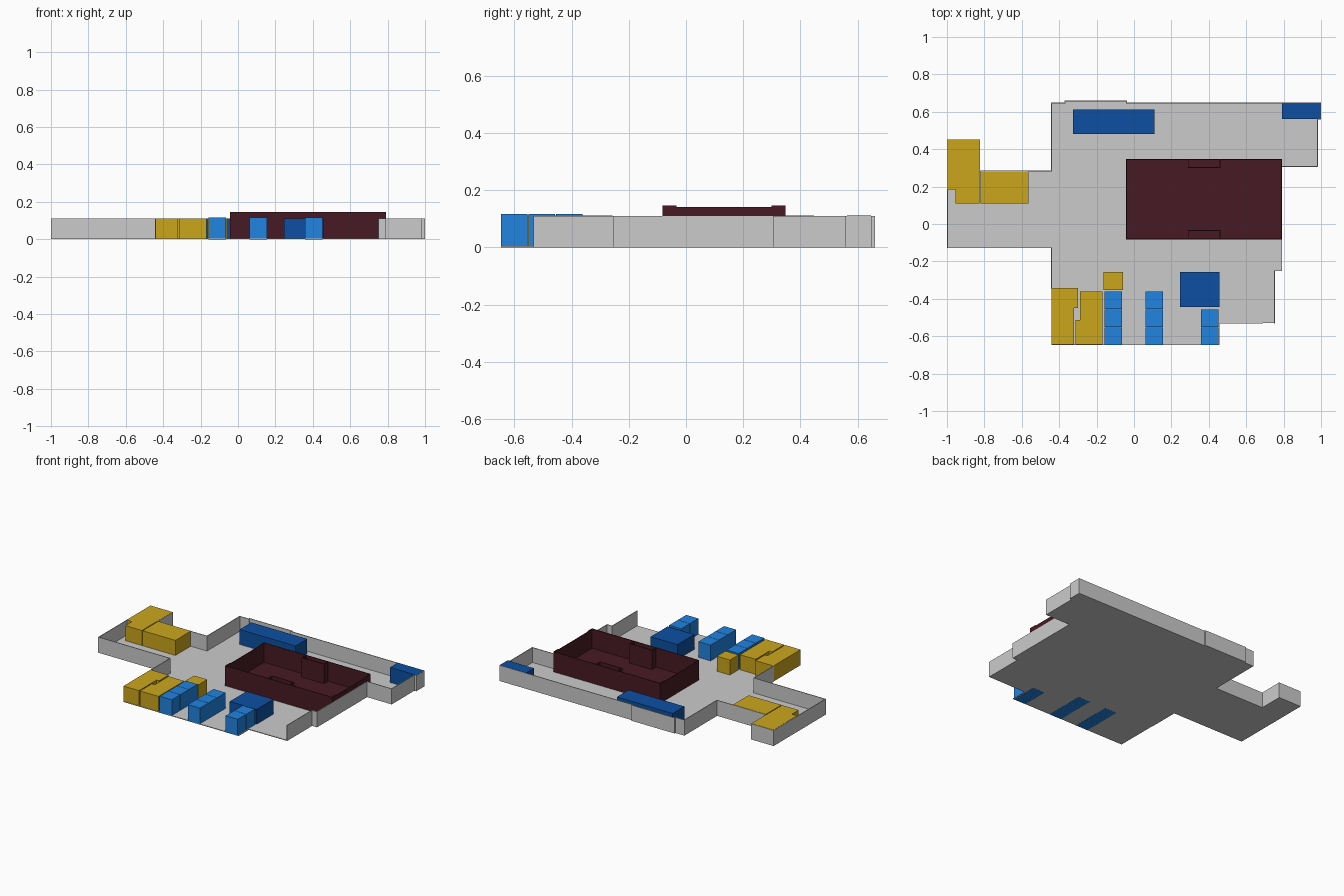
import bpy, bmesh
from mathutils import Vector

if "Cube" in bpy.data.objects:
    bpy.data.objects.remove(bpy.data.objects["Cube"])

T = 0.005   # wall thickness
H = 0.11    # room height


def material(name, rgb):
    m = bpy.data.materials.new(name)
    m.diffuse_color = (*rgb, 1)
    m.use_nodes = True
    m.node_tree.nodes["Principled BSDF"].inputs["Base Color"].default_value = m.diffuse_color
    return m


GOLD = material("gold", (0.60, 0.38, 0.012))
LIGHT = material("light_blue", (0.015, 0.23, 0.75))
DARK = material("dark_blue", (0.004, 0.08, 0.36))
MAROON = material("maroon", (0.065, 0.010, 0.017))


def finish(name, bm, mat):
    bmesh.ops.recalc_face_normals(bm, faces=bm.faces)
    me = bpy.data.meshes.new(name)
    bm.to_mesh(me)
    bm.free()
    ob = bpy.data.objects.new(name, me)
    bpy.context.collection.objects.link(ob)
    if mat:
        me.materials.append(mat)
    return ob


def add_prism(bm, pts, z0, z1):
    face = bm.faces.new([bm.verts.new((x, y, z0)) for x, y in pts])
    top = bmesh.ops.extrude_face_region(bm, geom=[face], use_keep_orig=True)["geom"]
    for v in top:
        if isinstance(v, bmesh.types.BMVert):
            v.co.z = z1


def rect(x0, x1, y0, y1):
    return [(x0, y0), (x1, y0), (x1, y1), (x0, y1)]


def prism(name, pts, z0, z1, mat=None):
    bm = bmesh.new()
    add_prism(bm, pts, z0, z1)
    return finish(name, bm, mat)


def wall_run(name, pts, z0, z1, mat=None):
    # one thin slab per segment of an axis-aligned path
    bm = bmesh.new()
    h = T / 2
    for (ax, ay), (bx, by) in zip(pts, pts[1:]):
        add_prism(bm, rect(min(ax, bx) - h, max(ax, bx) + h,
                           min(ay, by) - h, max(ay, by) + h), z0, z1)
    return finish(name, bm, mat)


# floor plate and outer wall; the front edge is left open
path = [(0.752, -0.53), (0.752, -0.25), (0.79, -0.25), (0.79, 0.307),
        (0.982, 0.307), (0.982, 0.56), (0.997, 0.56), (0.997, 0.648),
        (-0.04, 0.648), (-0.04, 0.657), (-0.37, 0.657), (-0.37, 0.648),
        (-0.44, 0.648), (-0.44, 0.283), (-0.825, 0.283), (-0.825, 0.45),
        (-0.997, 0.45), (-0.997, -0.127), (-0.44, -0.127), (-0.44, -0.345)]
front = [(-0.44, -0.647), (0.458, -0.647), (0.458, -0.533)]
prism("floor_plate", path + front, 0.0, T)
wall_run("outer_wall", path, 0.0, H)

# service rooms
gold_rooms = {
    "wing_room_end": [(-0.995, 0.185), (-0.955, 0.185), (-0.955, 0.11),
                      (-0.826, 0.11), (-0.826, 0.448), (-0.995, 0.448)],
    "wing_room_side": rect(-0.82, -0.565, 0.11, 0.281),
    "stair_room_left": [(-0.441, -0.645), (-0.32, -0.645), (-0.32, -0.45),
                        (-0.30, -0.45), (-0.30, -0.343), (-0.441, -0.343)],
    "stair_room_right": [(-0.313, -0.645), (-0.168, -0.645), (-0.168, -0.36),
                         (-0.29, -0.36), (-0.29, -0.512), (-0.313, -0.512)],
    "small_service_room": rect(-0.162, -0.06, -0.352, -0.257),
}
for name, pts in gold_rooms.items():
    prism(name, pts, T, H + 0.001, GOLD)

# lift shafts in three banks
for bank, (x0, count) in enumerate([(-0.157, 3), (0.062, 3), (0.357, 2)]):
    for i in range(count):
        y0 = -0.647 + i * 0.096
        prism(f"lift_shaft_{bank + 1}_{i + 1}",
              rect(x0, x0 + 0.094, y0, y0 + 0.094), -0.0005, 0.116, LIGHT)

# plant and utility rooms
prism("utility_room_front", rect(0.247, 0.456, -0.445, -0.257), T, H, DARK)
prism("utility_room_back", rect(-0.325, 0.11, 0.482, 0.612), T, H, DARK)
prism("utility_room_corner", rect(0.792, 0.996, 0.562, 0.647), T, H + 0.001, DARK)

# main hall: open-topped, with end walls slightly lower than the long walls
X0, X1, Y0, Y1, HH = -0.04, 0.788, -0.08, 0.346, 0.146
prism("hall_floor", rect(X0, X1, Y0, Y1), T, T + 0.004, MAROON)
for side, y, s in (("front", Y0, 1), ("back", Y1, -1)):
    wall_run(f"hall_{side}_wall", [(X0, y), (X1, y)], T, HH, MAROON)
    # shallow alcove in the middle of each long wall
    wall_run(f"hall_{side}_alcove", [(0.29, y), (0.29, y + s * 0.045),
                                     (0.46, y + s * 0.045), (0.46, y)], T, HH, MAROON)
    # corner returns on the end walls
    for end, x in (("left", X0), ("right", X1)):
        wall_run(f"hall_{side}_{end}_return", [(x, y), (x, y + s * 0.045)], T, HH, MAROON)
for end, x in (("left", X0), ("right", X1)):
    wall_run(f"hall_{end}_wall", [(x, Y0 + 0.045), (x, Y1 - 0.045)], T, 0.141, MAROON)
